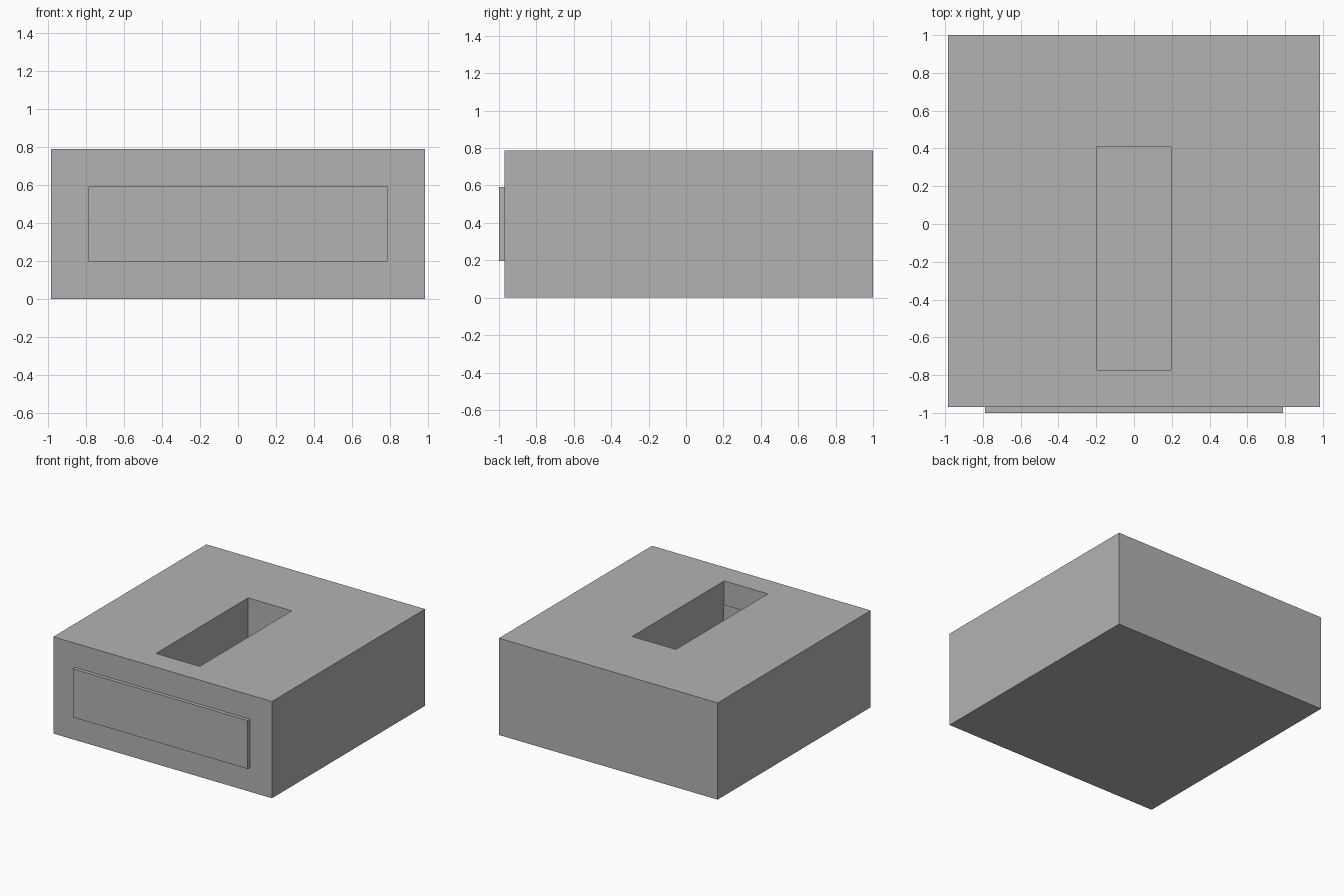
import bpy

default = bpy.data.objects.get("Cube")
if default:
    bpy.data.objects.remove(default, do_unlink=True)

grey = bpy.data.materials.new("plain grey")
grey.use_nodes = True
grey.diffuse_color = (0.45, 0.45, 0.45, 1)
grey.node_tree.nodes["Principled BSDF"].inputs["Base Color"].default_value = grey.diffuse_color


def box(name, low, high):
    """Box between two opposite corners."""
    centre = [(a + b) / 2 for a, b in zip(low, high)]
    bpy.ops.mesh.primitive_cube_add(size=1, location=centre)
    ob = bpy.context.object
    ob.name = name
    ob.scale = [b - a for a, b in zip(low, high)]
    bpy.ops.object.transform_apply(location=True, rotation=False, scale=True)
    ob.data.materials.append(grey)
    return ob


def cut(target, cutter):
    """Subtract the cutter, then discard it."""
    cutter.hide_render = True
    mod = target.modifiers.new("cut", "BOOLEAN")
    mod.operation = "DIFFERENCE"
    mod.solver = "EXACT"
    mod.object = cutter
    bpy.context.view_layer.objects.active = target
    bpy.ops.object.modifier_apply(modifier=mod.name)
    bpy.data.objects.remove(cutter, do_unlink=True)


# Main block
body = box("body", (-0.985, -0.97, 0), (0.985, 1, 0.788))

# Long slot in the top
cut(body, box("slot_cutter", (-0.197, -0.773, 0.394), (0.197, 0.411, 1)))

# Shallow pocket behind the front panel, meeting the slot
cut(body, box("pocket_cutter", (-0.788, -1.1, 0.197), (0.788, -0.772, 0.591)))

# Panel closing the pocket, standing slightly proud of the front
box("front_panel", (-0.788, -1, 0.197), (0.788, -0.95, 0.591))
